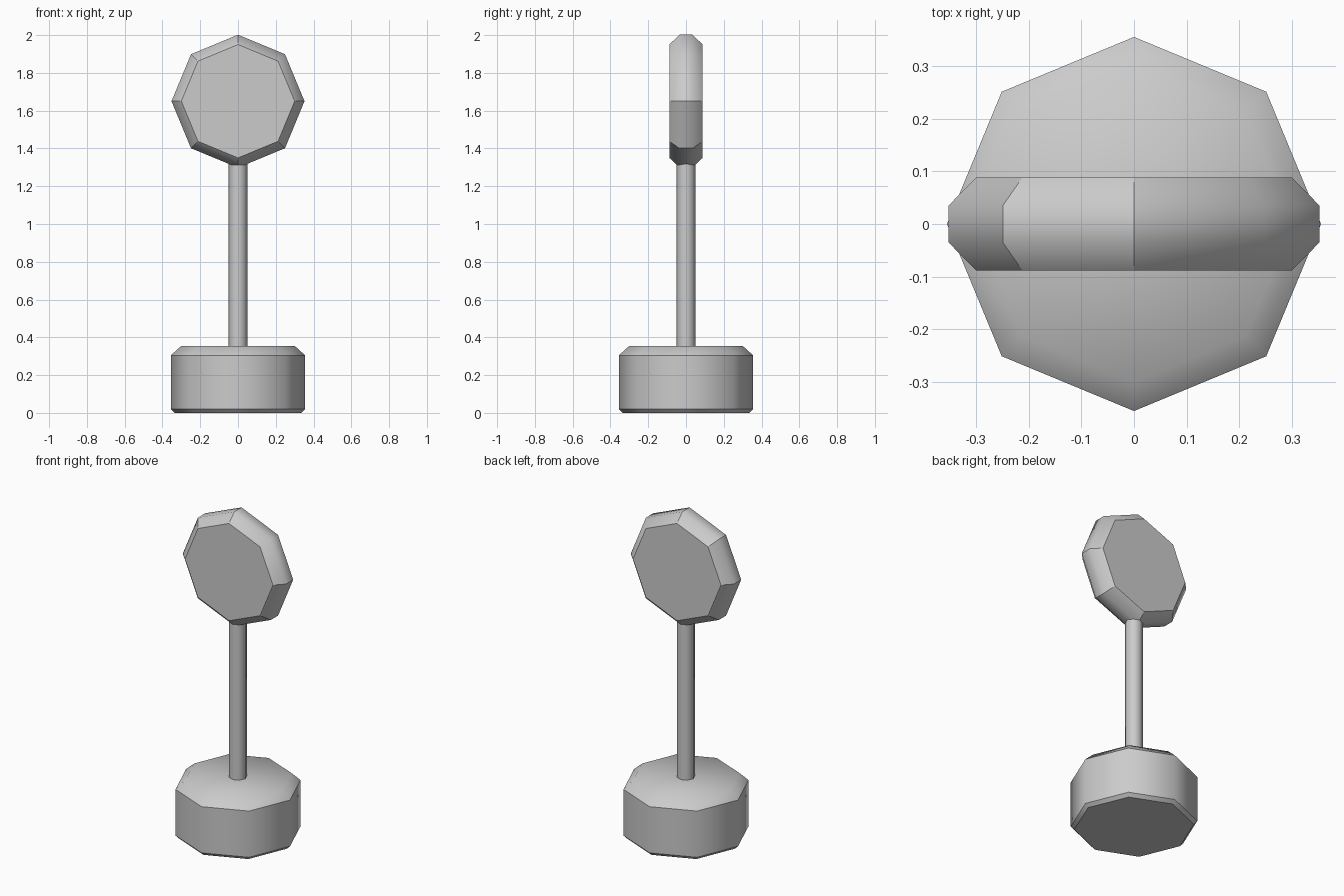
import bpy, bmesh
from math import sin, cos, pi
from mathutils import Matrix

if "Cube" in bpy.data.objects:
    bpy.data.objects.remove(bpy.data.objects["Cube"])

SIDES = 8


def lathe(name, profile, sharp_rings=(), sharp_corners=()):
    """Eight-sided turned solid from (radius, height) pairs, with chosen hard edges."""
    bm = bmesh.new()
    rings = [[bm.verts.new((r * cos(2 * pi * i / SIDES), r * sin(2 * pi * i / SIDES), h))
              for i in range(SIDES)] for r, h in profile]
    for a, b in zip(rings, rings[1:]):
        for i in range(SIDES):
            j = (i + 1) % SIDES
            bm.faces.new((a[i], a[j], b[j], b[i]))
    bm.faces.new(rings[0][::-1])
    bm.faces.new(rings[-1])
    for f in bm.faces:
        f.smooth = True
    for k in sharp_rings:
        for i in range(SIDES):
            bm.edges.get((rings[k][i], rings[k][(i + 1) % SIDES])).smooth = False
    for i in sharp_corners:
        for a, b in zip(rings, rings[1:]):
            bm.edges.get((a[i], b[i])).smooth = False
    me = bpy.data.meshes.new(name)
    bm.to_mesh(me)
    bm.free()
    ob = bpy.data.objects.new(name, me)
    bpy.context.collection.objects.link(ob)
    return ob


# Heavy chamfered foot
lathe("base", [(0.335, 0), (0.355, 0.02), (0.355, 0.305), (0.30, 0.355)],
      sharp_rings=(0, 1, 2))

# Upright pole, sunk into the base and head
lathe("pole", [(0.05, 0.30), (0.05, 1.36)], sharp_rings=(0, 1))

# Upright chamfered disc facing front
head = lathe("head", [(0.30, -0.088), (0.352, -0.035), (0.352, 0.035), (0.30, 0.088)],
             sharp_rings=(0, 3), sharp_corners=(0, 2, 3, 4, 5, 6, 7))
head.data.transform(Matrix.Translation((0, 0, 1.65)) @ Matrix.Rotation(pi / 2, 4, 'X'))
